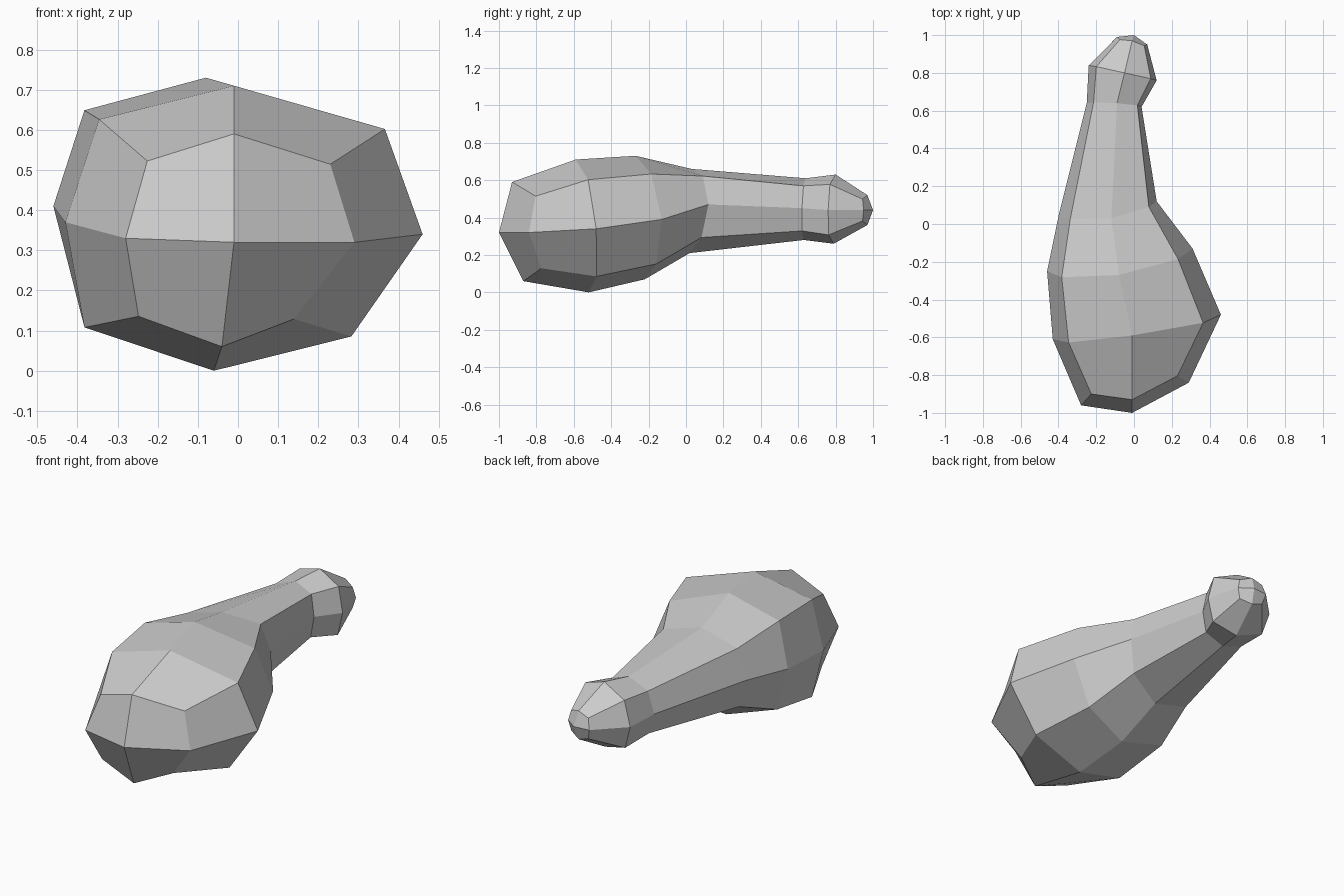
import bpy
import bmesh
from mathutils import Vector

cube = bpy.data.objects.get("Cube")
if cube:
    bpy.data.objects.remove(cube, do_unlink=True)


def make_material(name, colour):
    material = bpy.data.materials.new(name)
    material.use_nodes = True
    material.diffuse_color = colour
    material.node_tree.nodes["Principled BSDF"].inputs["Base Color"].default_value = colour
    return material


def make_ring(bm, top, right, bottom, left, tuck=.8, bow=0):
    """Eight-sided section: four given points with a rounded corner between each pair.
    tuck narrows the lower right corner, bow shifts all corners along the length."""
    top, right, bottom, left = map(Vector, (top, right, bottom, left))
    centre = (top + right + bottom + left) / 4

    def corner(side, upright, width=.8):
        point = centre + width * (side - centre) + .73 * (upright - centre)
        return point + Vector((0, bow, 0))

    points = (top, corner(right, top), right, corner(right, bottom, tuck),
              bottom, corner(left, bottom), left, corner(left, top))
    return [bm.verts.new(point) for point in points]


def bridge(bm, near, far):
    count = len(near)
    for i in range(count):
        j = (i + 1) % count
        bm.faces.new((near[i], near[j], far[j], far[i]))


def close_end(bm, ring, tip):
    """Four quads meeting at a raised tip."""
    pole = bm.verts.new(tip)
    count = len(ring)
    for i in range(0, count, 2):
        bm.faces.new((pole, ring[i], ring[i + 1], ring[(i + 2) % count]))


def build_drumstick(material):
    bm = bmesh.new()
    rings = [
        # blunt end of the meat
        make_ring(bm, (-.01, -.93, .59), (.29, -.84, .32), (-.04, -.87, .06),
                  (-.28, -.96, .33), tuck=.57, bow=.07),
        # fullest part of the meat
        make_ring(bm, (-.01, -.59, .71), (.46, -.48, .34), (-.06, -.52, 0),
                  (-.43, -.61, .37), tuck=.7),
        make_ring(bm, (-.08, -.27, .73), (.31, -.13, .39), (-.1, -.22, .07),
                  (-.46, -.25, .41), tuck=.7),
        # taper to the shank
        make_ring(bm, (-.12, .03, .66), (.12, .12, .47), (-.13, .02, .21),
                  (-.4, .04, .44)),
        make_ring(bm, (-.09, .64, .61), (.04, .62, .45), (-.09, .63, .28),
                  (-.25, .64, .44)),
        # knuckle
        make_ring(bm, (-.05, .8, .63), (.12, .76, .44), (-.05, .79, .26),
                  (-.24, .84, .44)),
        make_ring(bm, (-.01, .97, .52), (.07, .95, .44), (-.01, .97, .36),
                  (-.09, .99, .44), bow=-.01),
    ]
    for near, far in zip(rings, rings[1:]):
        bridge(bm, near, far)
    close_end(bm, rings[0], (-.01, -1, .32))
    close_end(bm, rings[-1], (0, 1, .44))
    bmesh.ops.recalc_face_normals(bm, faces=bm.faces[:])

    mesh = bpy.data.meshes.new("drumstick")
    bm.to_mesh(mesh)
    bm.free()
    mesh.materials.append(material)
    drumstick = bpy.data.objects.new("drumstick", mesh)
    bpy.context.collection.objects.link(drumstick)
    return drumstick


build_drumstick(make_material("light grey", (.6, .6, .6, 1)))
